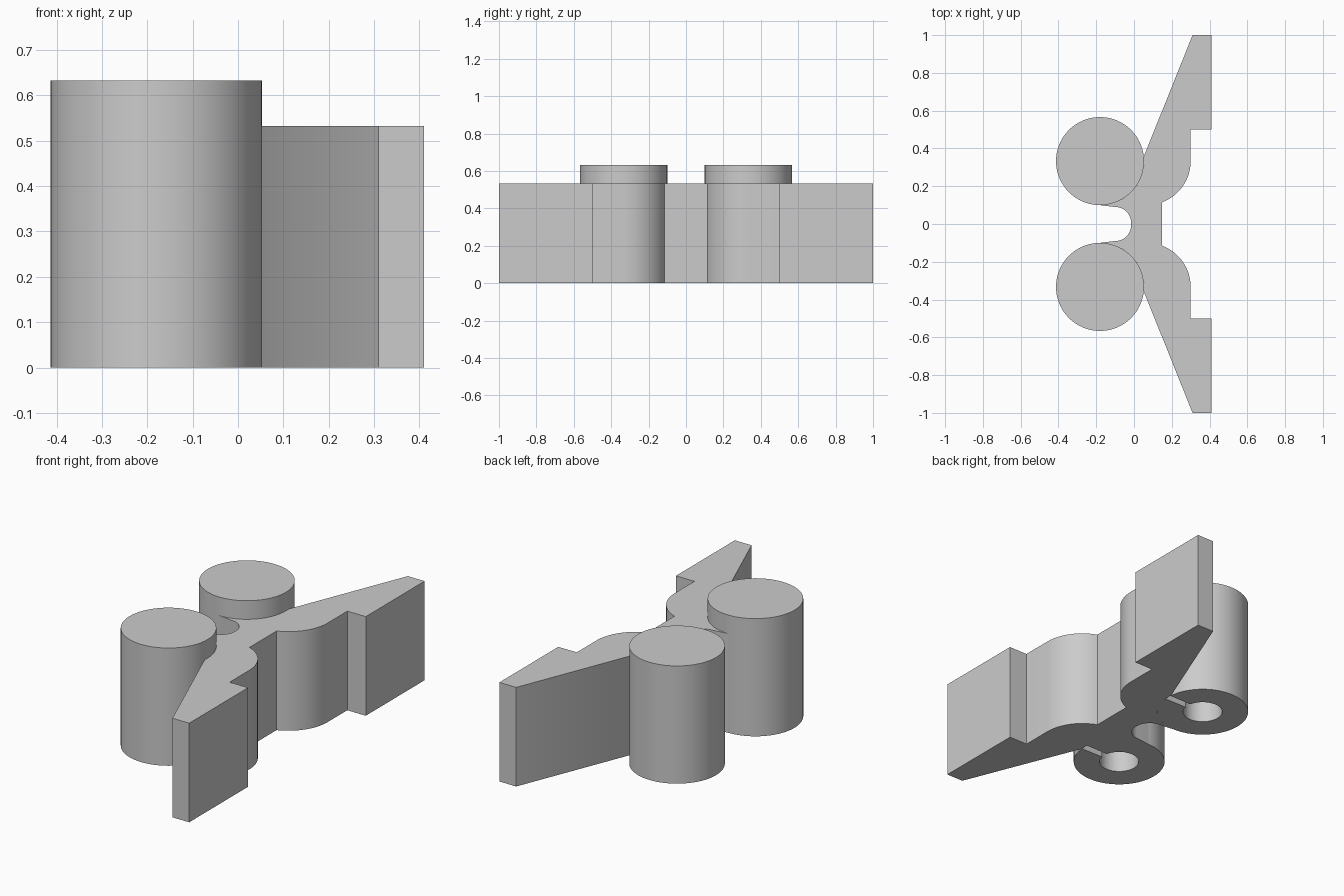
import bpy, bmesh
from math import sin, cos, radians

old = bpy.data.objects.get("Cube")
if old:
    bpy.data.objects.remove(old, do_unlink=True)

# Single plain grey
grey = bpy.data.materials.new("light_grey")
grey.use_nodes = True
colour = (0.6, 0.6, 0.6, 1)
grey.diffuse_color = colour
grey.node_tree.nodes["Principled BSDF"].inputs["Base Color"].default_value = colour

R = 0.233            # post radius
CX, CY = -0.18, 0.333  # post centre
BODY_H, POST_H, HOLE_H = 0.533, 0.633, 0.333


def arc(cx, cy, r, start, end, n):
    angles = [radians(start + (end - start) * i / n) for i in range(n + 1)]
    return [(cx + r * cos(a), cy + r * sin(a)) for a in angles]


def prism(bm, outline, z0, z1):
    low = [bm.verts.new((x, y, z0)) for x, y in outline]
    high = [bm.verts.new((x, y, z1)) for x, y in outline]
    bm.faces.new(low)
    bm.faces.new(high)
    for i in range(len(low)):
        j = (i + 1) % len(low)
        bm.faces.new((low[i], low[j], high[j], high[i]))


def finish(bm, name):
    bmesh.ops.recalc_face_normals(bm, faces=bm.faces)
    mesh = bpy.data.meshes.new(name)
    bm.to_mesh(mesh)
    bm.free()
    mesh.materials.append(grey)
    obj = bpy.data.objects.new(name, mesh)
    bpy.context.collection.objects.link(obj)
    bpy.ops.object.select_all(action="DESELECT")
    obj.select_set(True)
    bpy.context.view_layer.objects.active = obj
    bpy.ops.object.shade_smooth_by_angle(angle=radians(30))


# Winged body: half outline from the waist round to the neck, then mirrored
half = arc(CX + 0.247, CY, R, -69.4, 0, 16)
half += [(0.30, 0.5), (0.41, 0.5), (0.41, 1), (0.31, 1)]
half += arc(CX, CY, R, 6, -90, 24)
half += arc(-0.10, 0.005, 0.085, 90, 0, 12)
body = bmesh.new()
prism(body, half + [(x, -y) for x, y in reversed(half)], 0, BODY_H)
finish(body, "winged_body")

# Posts: solid top above a hollow, slotted lower sleeve
for side, name in ((1, "left_post"), (-1, "right_post")):
    post = bmesh.new()
    y = CY * side
    sleeve = arc(CX, y, R, 5, 355, 70) + arc(CX, y, 0.10, 349, 11, 48)
    prism(post, sleeve, 0, HOLE_H)
    prism(post, arc(CX, y, R, 5, 365, 72)[:-1], HOLE_H, POST_H)
    finish(post, name)
